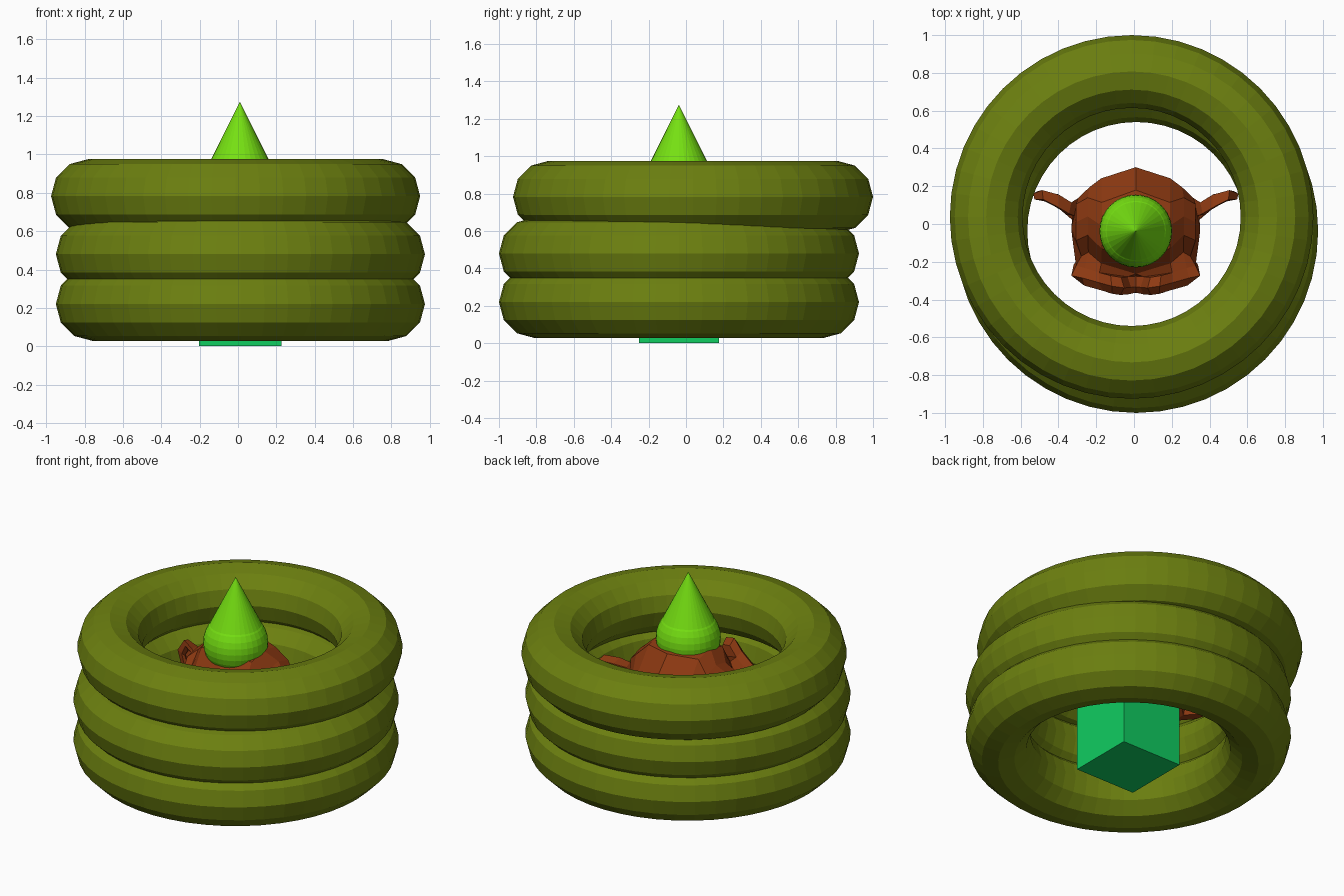
import bpy

if "Cube" in bpy.data.objects:
    bpy.data.objects.remove(bpy.data.objects["Cube"])

S = 0.77            # overall scale of the stack
AX, AY = 0.0125, -0.0375   # shared vertical axis of the lower parts


def material(name, rgb):
    m = bpy.data.materials.new(name)
    m.diffuse_color = (*rgb, 1.0)
    m.use_nodes = True
    m.node_tree.nodes["Principled BSDF"].inputs["Base Color"].default_value = m.diffuse_color
    return m


olive = material("olive green", (0.15, 0.215, 0.005))
lime = material("bright lime", (0.18, 0.75, 0.006))
emerald = material("emerald green", (0.005, 0.61, 0.12))
rust = material("rust brown", (0.27, 0.042, 0.006))


def finish(name, mat):
    ob = bpy.context.object
    ob.name = name
    ob.data.materials.clear()
    ob.data.materials.append(mat)
    return ob


# Three stacked rings, the top one slightly shifted
rings = [("bottom_ring", AX, AY, 0.22),
         ("middle_ring", AX, AY, 0.48),
         ("top_ring", -AX, -AY, 0.783)]
for name, x, y, z in rings:
    bpy.ops.mesh.primitive_torus_add(location=(x, y, z), major_radius=S,
                                     minor_radius=S * 0.25,
                                     major_segments=48, minor_segments=12)
    finish(name, olive)

# Block at the foot of the stack
bpy.ops.mesh.primitive_cube_add(size=0.43, location=(AX, AY, 0.215))
finish("base_block", emerald)

# Low-poly animal head inside the rings
bpy.ops.mesh.primitive_monkey_add(size=2, location=(AX - 0.003, AY, 0.465))
bpy.context.object.scale = (0.397, 0.397, 0.397)
finish("animal_head", rust)

# Ball and pointed cap on the head
bpy.ops.mesh.primitive_uv_sphere_add(segments=32, ring_count=16, radius=S * 0.25,
                                     location=(AX - 0.003, AY, 0.85))
finish("ball", lime)
bpy.ops.mesh.primitive_cone_add(vertices=32, radius1=S * 0.2, depth=S * 0.4,
                                location=(AX - 0.003, AY, 1.121))
finish("pointed_cap", lime)
